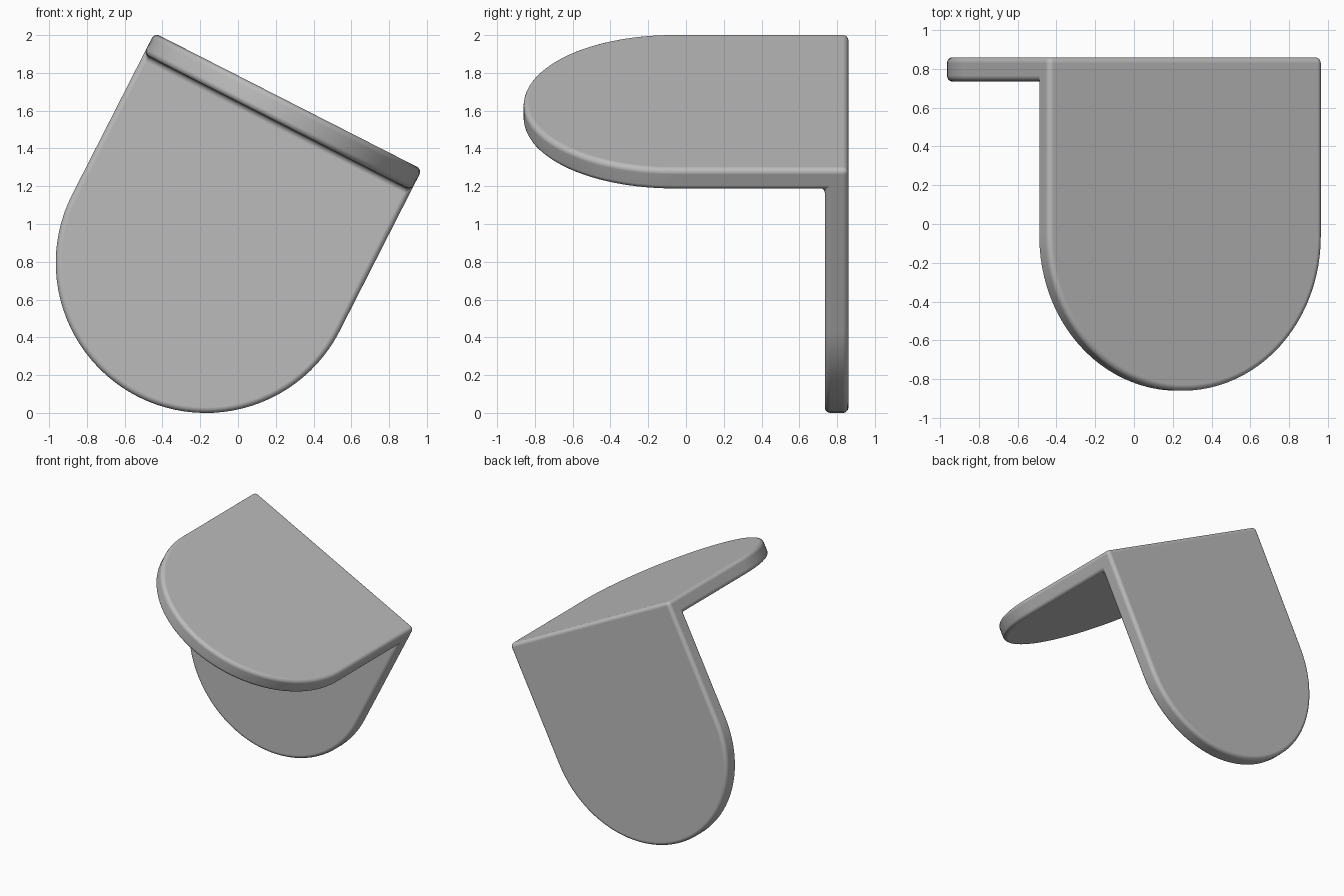
import bpy
import bmesh
from math import sin, cos, pi, radians
from mathutils import Matrix

cube = bpy.data.objects.get("Cube")
if cube:
    bpy.data.objects.remove(cube)

R = 0.795          # half width and end radius
T = 0.125          # plate thickness
TILT = radians(27)
ARC = 48

grey = bpy.data.materials.new("plain grey")
grey.use_nodes = True
colour = (0.5, 0.5, 0.5, 1)
grey.diffuse_color = colour
grey.node_tree.nodes["Principled BSDF"].inputs["Base Color"].default_value = colour


def outline(start, straight):
    """Round-ended tongue as (across, along) pairs."""
    arc = [(R * cos(pi * i / ARC), straight + R * sin(pi * i / ARC))
           for i in range(ARC + 1)]
    return [(R, start)] + arc + [(-R, start)]


def add_leg(bm, straight, place):
    """Tongue plate whose inner face starts one thickness from the corner."""
    outer = [bm.verts.new(place(x, s, 0)) for x, s in outline(0, straight)]
    inner = [bm.verts.new(place(x, s, T)) for x, s in outline(T, straight)]
    bm.faces.new(outer)
    bm.faces.new(inner[::-1])
    for i in range(len(outer) - 1):
        bm.faces.new((outer[i], inner[i], inner[i + 1], outer[i + 1]))


bm = bmesh.new()
# Hanging back plate, then the plate reaching forward
add_leg(bm, 0.96, lambda x, s, d: (x, -d, -s))
add_leg(bm, 0.925, lambda x, s, d: (x, -s, -d))
bmesh.ops.remove_doubles(bm, verts=bm.verts, dist=0.0005)

# Merge the mitred side faces into one flat side at each end of the bend
mitres = [e for e in bm.edges
          if all(abs(v.co.y - v.co.z) < 0.001 for v in e.verts)
          and abs(e.verts[0].co.x - e.verts[1].co.x) < 0.001]
bmesh.ops.dissolve_edges(bm, edges=mitres, use_verts=False)
bmesh.ops.recalc_face_normals(bm, faces=bm.faces)
for face in bm.faces:
    face.smooth = True

mesh = bpy.data.meshes.new("angled_bracket")
bm.to_mesh(mesh)
bm.free()
mesh.materials.append(grey)
bracket = bpy.data.objects.new("angled_bracket", mesh)
bpy.context.collection.objects.link(bracket)

# Tilt the bend line and stand the bracket on the ground
bracket.matrix_world = Matrix.Translation((0.266, 0.86, 1.65)) @ Matrix.Rotation(TILT, 4, 'Y')

# Rounded edges and a small inside fillet
bevel = bracket.modifiers.new("rounded edges", 'BEVEL')
bevel.width = 0.03
bevel.segments = 5
bevel.limit_method = 'ANGLE'
bevel.angle_limit = radians(40)
normals = bracket.modifiers.new("clean shading", 'WEIGHTED_NORMAL')
normals.weight = 100
normals.keep_sharp = True
